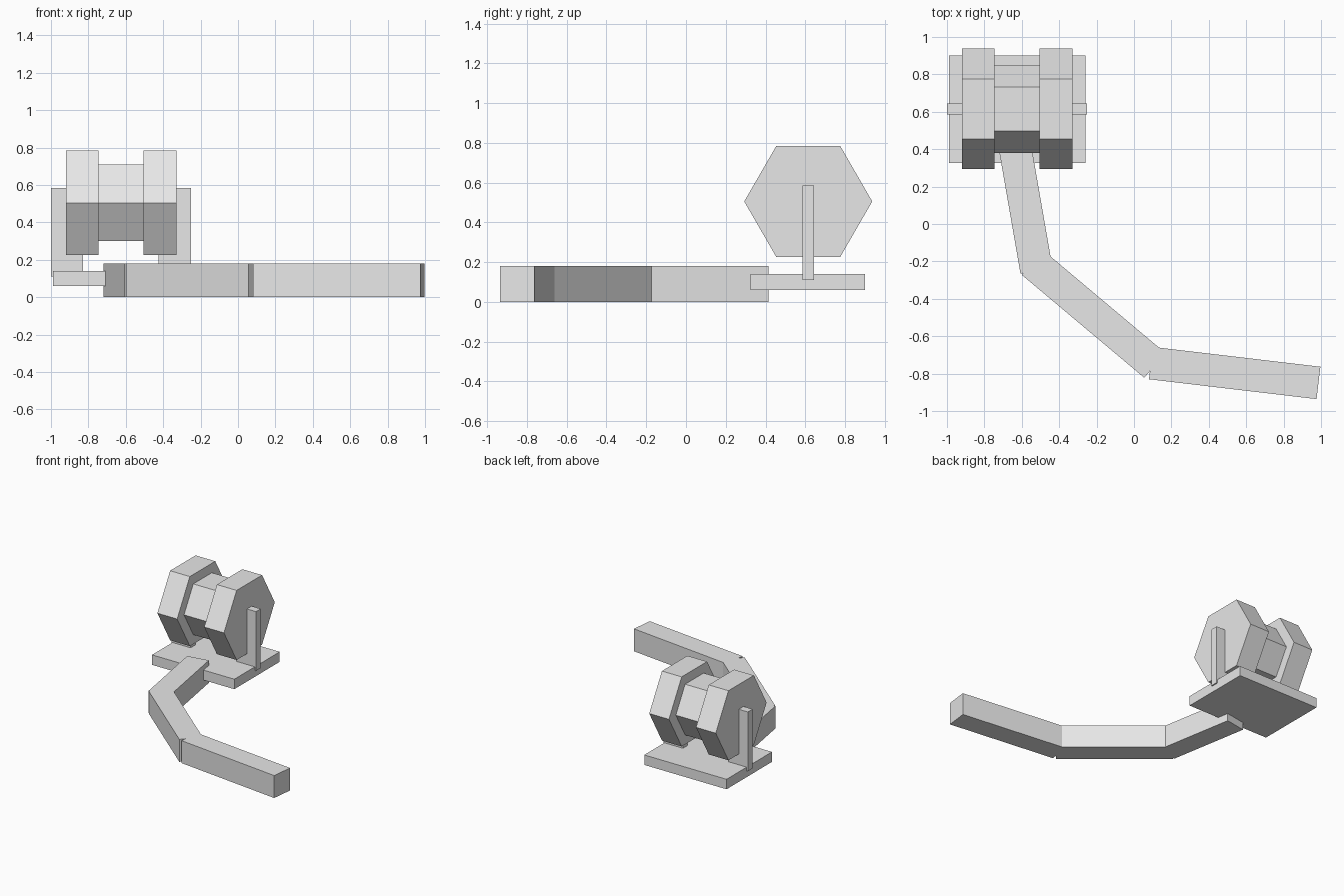
import bpy
import math
from mathutils import Vector

cube = bpy.data.objects.get("Cube")
if cube:
    bpy.data.objects.remove(cube, do_unlink=True)

# Single plain grey
grey = bpy.data.materials.new("light_grey")
grey.use_nodes = True
grey.diffuse_color = (0.8, 0.8, 0.8, 1)
grey.node_tree.nodes["Principled BSDF"].inputs["Base Color"].default_value = (0.8, 0.8, 0.8, 1)


def finish(name):
    obj = bpy.context.object
    obj.name = name
    obj.data.materials.append(grey)
    return obj


def box(name, low, high):
    """Axis-aligned box between two corners."""
    low, high = Vector(low), Vector(high)
    bpy.ops.mesh.primitive_cube_add(size=1, location=(low + high) / 2)
    obj = finish(name)
    obj.scale = high - low
    return obj


def hex_drum(name, x0, x1, radius):
    """Six-sided cylinder along x, with corners pointing to front and back."""
    bpy.ops.mesh.primitive_cylinder_add(
        vertices=6, radius=radius, depth=x1 - x0,
        location=((x0 + x1) / 2, 0.615, 0.505), rotation=(0, math.pi / 2, 0))
    obj = finish(name)
    # put the corners on the y axis
    obj.data.update()
    if max(v.co.y for v in obj.data.vertices) < radius * 0.99:
        for v in obj.data.vertices:
            v.co.x, v.co.y = -v.co.y, v.co.x
    return obj


def hose_segment(name, start, end, width=0.174, height=0.18):
    """Bar whose outer edge runs from start to end, with its width to the left."""
    start, end = Vector(start), Vector(end)
    run = end - start
    side = Vector((-run.y, run.x)).normalized() * width
    mid = (start + end + side) / 2
    bpy.ops.mesh.primitive_cube_add(
        size=1, location=(mid.x, mid.y, height / 2),
        rotation=(0, 0, math.atan2(run.y, run.x)))
    finish(name).scale = (run.length, width, height)


# Base plate and the two uprights
box("base_plate", (-0.99, 0.325, 0.06), (-0.26, 0.9, 0.14))
box("right_support", (-1.0, 0.585, 0.11), (-0.83, 0.645, 0.585))
box("left_support", (-0.425, 0.585, 0.11), (-0.25, 0.645, 0.585))

# Reel
hex_drum("right_flange", -0.92, -0.745, 0.322)
hex_drum("reel_core", -0.75, -0.5, 0.235)
hex_drum("left_flange", -0.505, -0.33, 0.322)

# Unrolled hose
hose_segment("hose_inner", (-0.72, 0.385), (-0.607, -0.265))
hose_segment("hose_middle", (-0.6, -0.272), (0.055, -0.822))
hose_segment("hose_outer", (0.08, -0.83), (0.976, -0.936))
